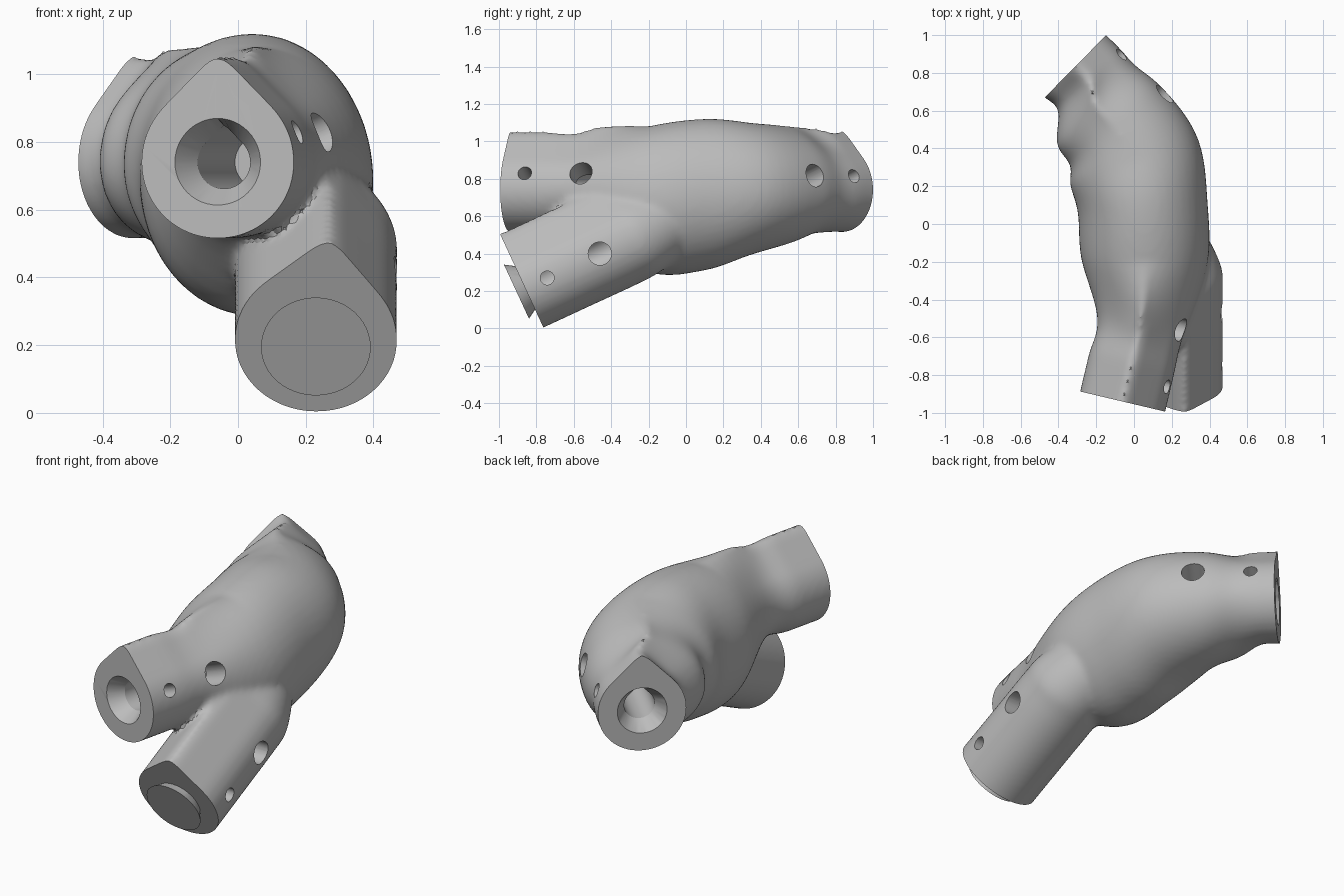
import bpy, bmesh, math
from mathutils import Vector, Matrix

if "Cube" in bpy.data.objects:
    bpy.data.objects.remove(bpy.data.objects["Cube"])

SIDES = 48
UP = Vector((0, 0, 1))


def frame(d, roll=0):
    """Side and up directions square to d."""
    up = (UP - d * UP.dot(d)).normalized()
    up = Matrix.Rotation(roll, 3, d) @ up
    return d.cross(up), up


def ring(bm, s, roll):
    """Section: centre, direction, half width, height up, height down, pointedness."""
    c, d = Vector(s[0:3]), Vector(s[3:6]).normalized()
    w, top, low, point = s[6:10]
    side, up = frame(d, roll)
    verts = []
    for i in range(SIDES):
        a = 2 * math.pi * i / SIDES - math.pi
        # 45 degree roof tangent to the circle
        roof = 1 / math.cos(math.pi / 4 - abs(a)) if abs(a) < math.pi / 4 else 1
        r = 1 + (roof - 1) * max(0, min(1, point))
        y = min(r * math.cos(a), 1.36)
        verts.append(bm.verts.new(c + side * (w * r * math.sin(a)) + up * (y * (top if y > 0 else low))))
    return verts


def smooth_path(st, steps):
    """Catmull-Rom blend of all section values."""
    out = []
    for i in range(len(st) - 1):
        a, b, c, d = st[max(i - 1, 0)], st[i], st[i + 1], st[min(i + 2, len(st) - 1)]
        for k in range(steps):
            t = k / steps
            out.append([0.5 * (2 * q + (r - p) * t + (2 * p - 5 * q + 4 * r - s) * t * t
                               + (3 * q - p - 3 * r + s) * t ** 3) for p, q, r, s in zip(a, b, c, d)])
    return out + [st[-1]]


def loft(bm, stations, steps=1, roll=0):
    rings = [ring(bm, s, roll) for s in smooth_path(stations, steps)]
    for a, b in zip(rings, rings[1:]):
        for i in range(SIDES):
            j = (i + 1) % SIDES
            bm.faces.new((a[i], a[j], b[j], b[i]))
    bm.faces.new(rings[0])
    bm.faces.new(rings[-1])


def to_object(bm, name):
    bmesh.ops.recalc_face_normals(bm, faces=bm.faces)
    mesh = bpy.data.meshes.new(name)
    bm.to_mesh(mesh)
    bm.free()
    ob = bpy.data.objects.new(name, mesh)
    bpy.context.scene.collection.objects.link(ob)
    return ob


def bake(ob):
    """Apply the modifiers."""
    mesh = bpy.data.meshes.new_from_object(ob.evaluated_get(bpy.context.evaluated_depsgraph_get()))
    ob.modifiers.clear()
    ob.data = mesh


# Sockets: mouth centre, inward axis, tilt of the side holes
sockets = {
    "upper": (Vector((-0.06, -0.94, 0.74)), Vector((0.23, 0.973, 0)).normalized(), 23),
    "lower": (Vector((0.23, -0.86, 0.215)), Vector((0, 0.906, 0.42)).normalized(), 0),
    "back": (Vector((-0.31, 0.835, 0.74)), Vector((0.71, -0.70, 0)).normalized(), 19),
}


def arm(name, t, flip=1, r=0.232, point=1):
    c, d = sockets[name][:2]
    return [*(c + d * t), *(d * flip), r, r, r * 0.97, point]


# Body: main bent tube and the lower branch
bm = bmesh.new()
loft(bm, [arm("upper", t) for t in (-0.1, 0, 0.2, 0.4)] + [
    [0.055, -0.2, 0.68, 0.05, 1, 0, 0.335, 0.40, 0.38, 0],
    [0.045, 0.1, 0.71, -0.1, 1, 0, 0.345, 0.41, 0.40, 0],
    [0.0, 0.33, 0.73, -0.35, 0.94, 0, 0.36, 0.37, 0.34, 0],
    [-0.095, 0.515, 0.74, -0.65, 0.75, 0, 0.32, 0.32, 0.29, 0.2],
    [-0.20, 0.63, 0.74, -0.71, 0.70, 0, 0.295, 0.27, 0.24, 0.6],
] + [arm("back", t, -1) for t in (0.1, 0, -0.1)], 6)
loft(bm, [arm("lower", t, 1, 0.24) for t in (-0.1, 0, 0.3, 0.57)] + [
    arm("lower", 0.7, 1, 0.23, 0.4),
    [0.17, -0.05, 0.6, -0.2, 0.9, 0.35, 0.19, 0.19, 0.19, 0],
], 5, 0.12)
body = to_object(bm, "branched_connector")

# Fuse and soften the joints
fuse = body.modifiers.new("fuse", "REMESH")
fuse.mode = "VOXEL"
fuse.voxel_size = 0.017
soften = body.modifiers.new("soften", "SMOOTH")
soften.factor = 0.5
soften.iterations = 8
bake(body)

# Flat mouths
bm = bmesh.new()
bm.from_mesh(body.data)
for name in ("lower", "upper", "back"):
    c, d = sockets[name][:2]
    cut = bmesh.ops.bisect_plane(bm, geom=bm.verts[:] + bm.edges[:] + bm.faces[:],
                                 plane_co=c, plane_no=-d, clear_outer=True)
    edges = [e for e in cut["geom_cut"] if isinstance(e, bmesh.types.BMEdge) and e.is_boundary]
    bmesh.ops.edgeloop_fill(bm, edges=edges)
bmesh.ops.recalc_face_normals(bm, faces=bm.faces)
bm.to_mesh(body.data)
bm.free()

# Cutters: countersunk bores and two side holes per socket
cutters = []
for name, (c, d, tilt) in sockets.items():
    bm = bmesh.new()
    loft(bm, [arm(name, t, 1, r, p) for t, r, p in
              ((-0.05, 0.162, 0), (0, 0.13, 0), (0.08, 0.08, 1), (0.56, 0.08, 1))])
    cutters.append(to_object(bm, name + "_bore_cutter"))
    side, up = frame(d)
    if side.x < 0:
        side = -side
    a = math.radians(tilt)
    out = side * math.cos(a) + up * math.sin(a)
    for t, r in ((0.13, 0.037), (0.44, 0.062)):
        bm = bmesh.new()
        start = c + d * t
        loft(bm, [[*(start + out * h), *out, r, r, r, 0] for h in (0.01, 0.42)])
        cutters.append(to_object(bm, name + "_side_hole_cutter"))

for cutter in cutters:
    cutter.hide_render = True
    mod = body.modifiers.new("cut", "BOOLEAN")
    mod.operation = "DIFFERENCE"
    mod.solver = "EXACT"
    mod.object = cutter
bake(body)
for cutter in cutters:
    bpy.data.objects.remove(cutter)

# Colour and shading
grey = bpy.data.materials.new("plain grey")
grey.use_nodes = True
colour = (0.5, 0.5, 0.5, 1)
grey.diffuse_color = colour
grey.node_tree.nodes["Principled BSDF"].inputs["Base Color"].default_value = colour
body.data.materials.clear()
body.data.materials.append(grey)
for p in body.data.polygons:
    p.material_index = 0
bpy.ops.object.select_all(action="DESELECT")
body.select_set(True)
bpy.context.view_layer.objects.active = body
bpy.ops.object.shade_smooth_by_angle(angle=math.radians(28))
